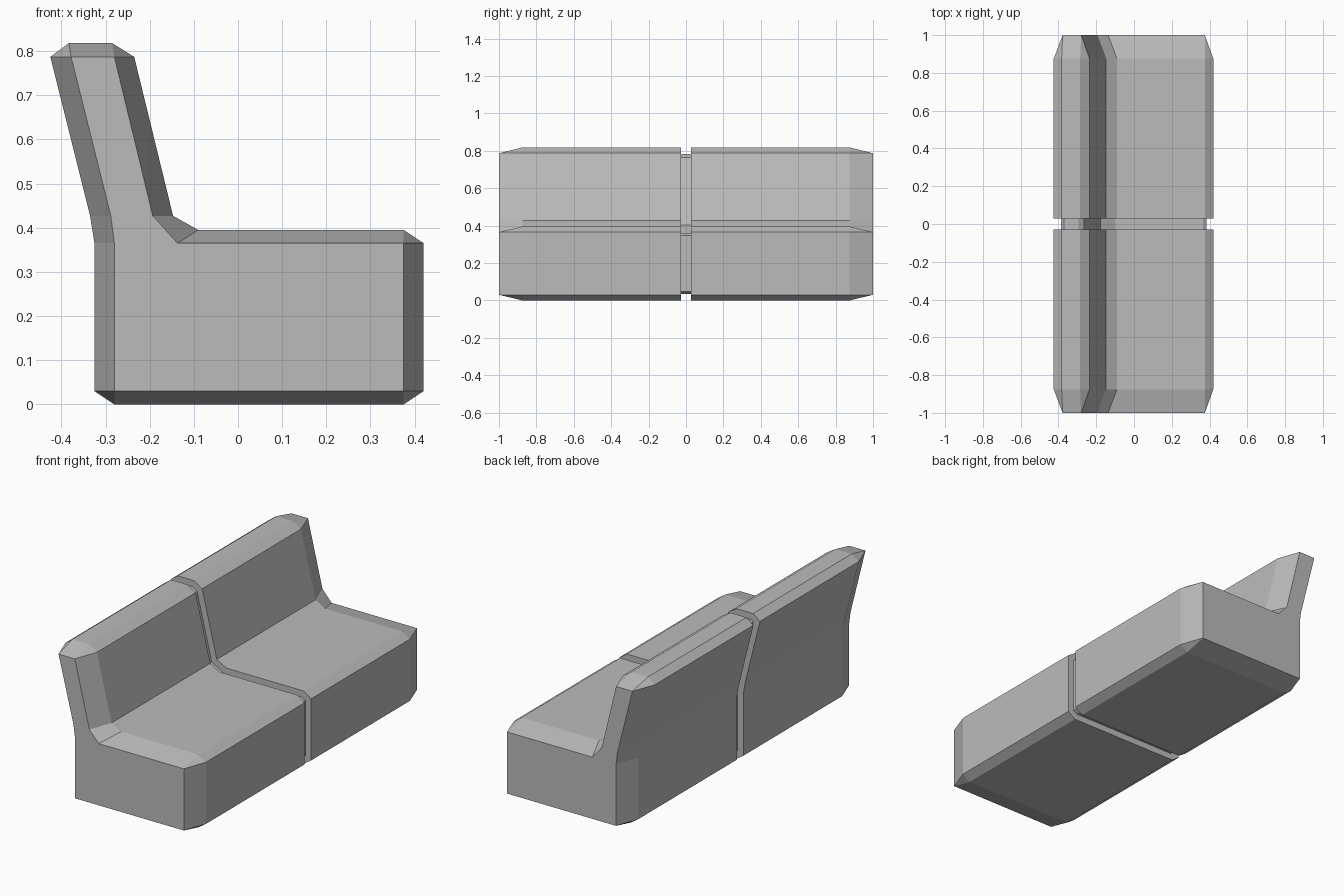
import bpy
import bmesh
from mathutils import Vector

if "Cube" in bpy.data.objects:
    bpy.data.objects.remove(bpy.data.objects["Cube"], do_unlink=True)

# Bench cross-section in x and z, counter-clockwise from the bottom back
BODY = [(-.28, 0), (.375, 0), (.42, .03), (.42, .365), (.375, .395),
        (-.09, .395), (-.147, .427), (-.235, .787), (-.285, .818),
        (-.383, .818), (-.425, .787), (-.335, .427), (-.325, .365), (-.325, .03)]
# Smaller end face, where each chamfered corner closes to one point
END = [(-.28, .03), (.375, .03), (.375, .365), (-.137, .365), (-.193, .427),
       (-.28, .787), (-.378, .787), (-.288, .427), (-.28, .365)]
END_OF_BODY = [0, 1, 1, 2, 2, 3, 4, 5, 5, 6, 6, 7, 8, 0]

SEAM_INSET = 0.035
SEAM_HALF = 0.028
CHAMFER_Y = 0.875


def inset(profile, distance):
    """Move every side of a closed profile inwards by the same distance."""
    pts = [Vector(p) for p in profile]
    result = []
    for i, p in enumerate(pts):
        a = (p - pts[i - 1]).normalized()
        b = (pts[(i + 1) % len(pts)] - p).normalized()
        na, nb = Vector((-a.y, a.x)), Vector((-b.y, b.x))
        result.append(p + (na + nb) * distance / (1 + na.dot(nb)))
    return result


def ring(bm, profile, y):
    return [bm.verts.new((x, y, z)) for x, z in profile]


def bridge(bm, first, second):
    """Join two rings, making triangles where corners share a point."""
    n = len(first)
    for i in range(n):
        j = (i + 1) % n
        corners = [first[i], first[j], second[j], second[i]]
        bm.faces.new(list(dict.fromkeys(corners)))


fabric = bpy.data.materials.new("grey upholstery")
fabric.use_nodes = True
grey = (0.5, 0.5, 0.5, 1)
fabric.diffuse_color = grey
fabric.node_tree.nodes["Principled BSDF"].inputs["Base Color"].default_value = grey

# Two padded halves joined by a recessed seam
bm = bmesh.new()
seam = inset(BODY, SEAM_INSET)
front_end = ring(bm, END, -1)
back_end = ring(bm, END, 1)
rings = [[front_end[i] for i in END_OF_BODY],
         ring(bm, BODY, -CHAMFER_Y),
         ring(bm, BODY, -SEAM_HALF),
         ring(bm, seam, -SEAM_HALF),
         ring(bm, seam, SEAM_HALF),
         ring(bm, BODY, SEAM_HALF),
         ring(bm, BODY, CHAMFER_Y),
         [back_end[i] for i in END_OF_BODY]]
for first, second in zip(rings, rings[1:]):
    bridge(bm, first, second)
bm.faces.new(front_end)
bm.faces.new(back_end)
bmesh.ops.recalc_face_normals(bm, faces=bm.faces)

mesh = bpy.data.meshes.new("bench_seat")
bm.to_mesh(mesh)
bm.free()
mesh.materials.append(fabric)
bench = bpy.data.objects.new("bench_seat", mesh)
bpy.context.collection.objects.link(bench)
